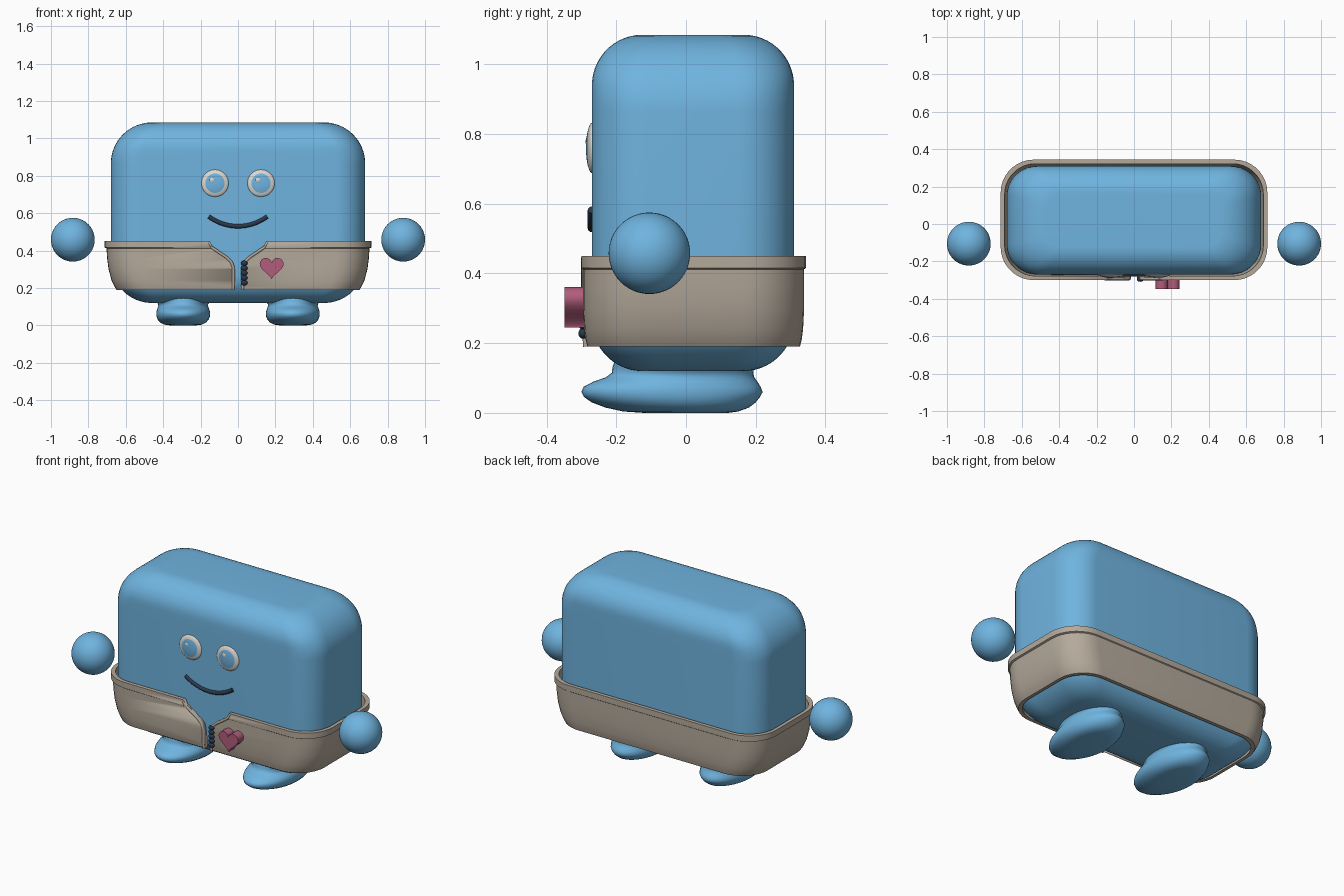
import bpy, bmesh, math
from mathutils import Matrix, Vector

cube = bpy.data.objects.get("Cube")
if cube:
    bpy.data.objects.remove(cube, do_unlink=True)


def material(name, *rgb):
    m = bpy.data.materials.new(name)
    m.use_nodes = True
    m.diffuse_color = (*rgb, 1)
    m.node_tree.nodes["Principled BSDF"].inputs["Base Color"].default_value = (*rgb, 1)
    return m


BLUE = material("sky_blue", 0.16, 0.455, 0.74)
TAN = material("warm_taupe", 0.46, 0.40, 0.33)
PINK = material("rose_pink", 0.44, 0.11, 0.20)
DARK = material("dark_navy", 0.023, 0.04, 0.07)
WHITE = material("soft_white", 0.72, 0.69, 0.65)


def finish(name, bm, *mats, angle=40):
    bmesh.ops.recalc_face_normals(bm, faces=bm.faces)
    mesh = bpy.data.meshes.new(name)
    bm.to_mesh(mesh)
    bm.free()
    ob = bpy.data.objects.new(name, mesh)
    bpy.context.collection.objects.link(ob)
    for m in mats:
        mesh.materials.append(m)
    smooth(ob, angle)
    return ob


def smooth(ob, angle):
    bpy.ops.object.select_all(action="DESELECT")
    ob.select_set(True)
    bpy.context.view_layer.objects.active = ob
    bpy.ops.object.shade_smooth_by_angle(angle=math.radians(angle))


def rounded_rect(hx, hy, r, z, cy, steps=9):
    pts = []
    for q, (sx, sy) in enumerate([(1, 1), (-1, 1), (-1, -1), (1, -1)]):
        for i in range(steps + 1):
            a = (q + i / steps) * math.pi / 2
            pts.append((sx * (hx - r) + r * math.cos(a),
                        cy + sy * (hy - r) + r * math.sin(a), z))
    return pts


def ellipse(hx, hy, z, cx, cy, steps=40):
    return [(cx + hx * math.cos(a), cy + hy * math.sin(a), z)
            for a in (math.tau * i / steps for i in range(steps))]


def loft(sections, closed=False):
    bm = bmesh.new()
    rings = [[bm.verts.new(p) for p in s] for s in sections]
    pairs = list(zip(rings, rings[1:]))
    if closed:
        pairs.append((rings[-1], rings[0]))
    else:
        bm.faces.new(rings[0])
        bm.faces.new(rings[-1])
    for a, b in pairs:
        for i in range(len(a)):
            j = (i + 1) % len(a)
            bm.faces.new((a[i], a[j], b[j], b[i]))
    return bm


def prism(outline, y0, y1):
    return loft([[(x, y, z) for x, z in outline] for y in (y0, y1)])


def ball(center, scale, segs=32, rings=20):
    bm = bmesh.new()
    bmesh.ops.create_uvsphere(bm, u_segments=segs, v_segments=rings, radius=1)
    # poles point forward
    bm.transform(Matrix.Translation(center) @ Matrix.Diagonal((*scale, 1))
                 @ Matrix.Rotation(math.pi / 2, 4, "X"))
    return bm


def tube(name, points, radius, mat):
    cu = bpy.data.curves.new(name, "CURVE")
    cu.dimensions = "3D"
    cu.bevel_depth = radius
    cu.bevel_resolution = 3
    cu.use_fill_caps = True
    sp = cu.splines.new("POLY")
    sp.points.add(len(points) - 1)
    for p, co in zip(sp.points, points):
        p.co = (*co, 1)
    ob = bpy.data.objects.new(name, cu)
    bpy.context.collection.objects.link(ob)
    cu.materials.append(mat)
    bpy.ops.object.select_all(action="DESELECT")
    ob.select_set(True)
    bpy.context.view_layer.objects.active = ob
    bpy.ops.object.convert(target="MESH")
    smooth(ob, 50)


# Body: rounded block with a wide curve along x and a tighter one along y
BOTTOM, TOP, RX, RY = 0.12, 1.085, 0.22, 0.145


def inset(depth, r):
    t = max(0, 1 - depth / r)
    return r * (1 - math.sqrt(max(0, 1 - t * t)))


depths = [RX * (1 - math.cos(math.pi / 2 * i / 16)) for i in range(17)]
levels = [(BOTTOM + d, d) for d in depths] + [(TOP - d, d) for d in reversed(depths)]
sections = []
for z, d in levels:
    hy = 0.29 - inset(d, RY)
    sections.append(rounded_rect(0.68 - inset(d, RX), hy, 0.16 * hy / 0.29, z, 0.02))
finish("body", loft(sections), BLUE)

# Trousers: open shell with a raised waistband
shell = [(0.19, 0.65, 0.305), (0.21, 0.662, 0.31), (0.24, 0.676, 0.314),
         (0.30, 0.692, 0.317), (0.36, 0.70, 0.317), (0.412, 0.703, 0.317),
         (0.416, 0.713, 0.322), (0.45, 0.713, 0.322), (0.45, 0.692, 0.30),
         (0.30, 0.681, 0.297), (0.19, 0.632, 0.284)]
trousers = finish("trousers", loft(
    [rounded_rect(hx, hy, 0.17 * hy / 0.31, z, 0.022) for z, hx, hy in shell],
    closed=True), TAN, angle=30)

# Open fly cut through the front of the trousers
edge = [(0.15, 0.45), (0.138, 0.425), (0.10, 0.395), (0.055, 0.365),
        (0.028, 0.34), (0.017, 0.31), (0.017, 0.19)]
outline = [(0.15, 0.5)] + edge + [(0.017, 0.1)]
outline += [(-x, z) for x, z in reversed(outline)]
cutter = finish("fly_cutter", prism(outline, -0.45, -0.18), TAN)
cutter.hide_render = True
cut = trousers.modifiers.new("fly", "BOOLEAN")
cut.operation = "DIFFERENCE"
cut.solver = "EXACT"
cut.object = cutter
bpy.ops.object.select_all(action="DESELECT")
bpy.context.view_layer.objects.active = trousers
trousers.select_set(True)
bpy.ops.object.modifier_apply(modifier=cut.name)
bpy.data.objects.remove(cutter, do_unlink=True)

# Piping along the fly edges
for side, label in ((1, "left"), (-1, "right")):
    tube(f"{label}_fly_piping",
         [(side * (x + 0.008), -0.293 + 0.05 * max(0, 0.3 - z), z - 0.004 * (z > 0.4))
          for x, z in edge], 0.008, TAN)

# Zip teeth
for i in range(5):
    finish(f"zip_tooth_{i + 1}",
           ball((0.033, -0.296, 0.228 + 0.026 * i), (0.018, 0.013, 0.015), 16, 10), DARK)

# Heart badge
heart = []
for i in range(40):
    t = math.tau * i / 40
    v = 13 * math.cos(t) - 5 * math.cos(2 * t) - 2 * math.cos(3 * t) - math.cos(4 * t)
    heart.append((0.18 + 0.064 * math.sin(t) ** 3, 0.313 + 0.004 * v))
finish("heart_badge", prism(heart, -0.348, -0.285), PINK)

# Mouth
arc = [math.radians(-90 + 37 * (i / 12 - 1)) for i in range(25)]
tube("mouth", [(0.26 * math.cos(a), -0.27, 0.79 + 0.26 * math.sin(a)) for a in arc],
     0.012, DARK)

for side, label in ((1, "left"), (-1, "right")):
    # Eye dome with the iris coloured by distance from its centre
    cx, cz = side * 0.123, 0.76
    bm = ball((cx, -0.268, cz), (0.073, 0.019, 0.073), 40, 32)
    for f in bm.faces:
        c = f.calc_center_median()
        f.material_index = int(math.hypot(c.x - cx, c.z - cz) < 0.051)
    finish(f"{label}_eye", bm, WHITE, BLUE)
    finish(f"{label}_eye_glint",
           ball((cx - 0.016, -0.284, cz + 0.018), (0.013, 0.004, 0.013), 20, 10), WHITE)

    # Floating round hand
    finish(f"{label}_hand", ball((side * 0.883, -0.105, 0.458), (0.117,) * 3, 40, 24), BLUE)

    # Foot: flat sole, long toe, narrow ankle flaring into the body
    foot = [(0, 0.07, 0.12, 0), (0.004, 0.10, 0.165, -0.015), (0.015, 0.122, 0.205, -0.025),
            (0.03, 0.136, 0.235, -0.035), (0.045, 0.142, 0.252, -0.04),
            (0.06, 0.144, 0.26, -0.04), (0.075, 0.143, 0.254, -0.04),
            (0.09, 0.138, 0.235, -0.03), (0.102, 0.133, 0.213, -0.017),
            (0.115, 0.134, 0.203, -0.01), (0.13, 0.148, 0.203, -0.008),
            (0.15, 0.16, 0.205, 0)]
    finish(f"{label}_foot",
           loft([ellipse(hx, hy, z, side * 0.293, cy) for z, hx, hy, cy in foot]),
           BLUE, angle=60)
